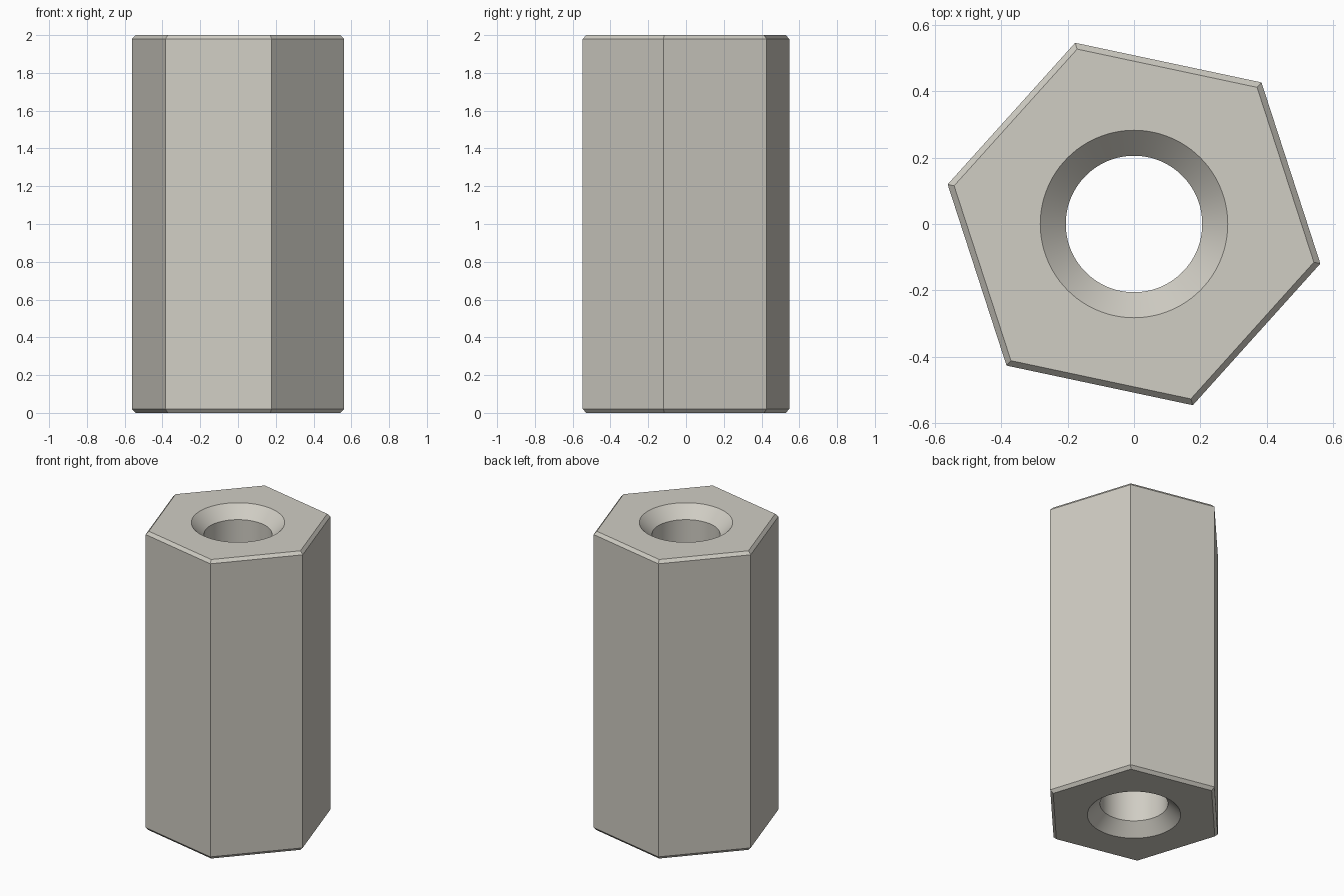
import bpy
import bmesh
from math import cos, sin, pi, radians

HEIGHT = 2.0
HEX_RADIUS, HEX_TURN, BEVEL = 0.575, radians(-12), 0.02
BORE_RADIUS, SINK_RADIUS = 0.206, 0.283
SINK_DEPTH = SINK_RADIUS - BORE_RADIUS

if "Cube" in bpy.data.objects:
    bpy.data.objects.remove(bpy.data.objects["Cube"], do_unlink=True)

# Warm grey metal
metal = bpy.data.materials.new("warm_grey_metal")
metal.use_nodes = True
colour = (0.63, 0.61, 0.55, 1)
metal.diffuse_color = colour
metal.node_tree.nodes["Principled BSDF"].inputs["Base Color"].default_value = colour

bm = bmesh.new()


def wall(sides, turn, profile):
    """Stack rings of (radius, z), skin between them, return the end loops."""
    rings = []
    for radius, z in profile:
        angles = [turn + 2 * pi * i / sides for i in range(sides)]
        rings.append([bm.verts.new((radius * cos(a), radius * sin(a), z)) for a in angles])
    for low, high in zip(rings, rings[1:]):
        for i in range(sides):
            j = (i + 1) % sides
            bm.faces.new((low[i], low[j], high[j], high[i]))
    return rings[0], rings[-1]


# Six-sided outside with bevelled ends
hex_ends = wall(6, HEX_TURN, [
    (HEX_RADIUS - BEVEL, 0), (HEX_RADIUS, BEVEL),
    (HEX_RADIUS, HEIGHT - BEVEL), (HEX_RADIUS - BEVEL, HEIGHT)])

# Through bore, countersunk at both ends
bore_ends = wall(96, 0, [
    (SINK_RADIUS, 0), (BORE_RADIUS, SINK_DEPTH),
    (BORE_RADIUS, HEIGHT - SINK_DEPTH), (SINK_RADIUS, HEIGHT)])

# Flat end faces around the bore
for outer, inner in zip(hex_ends, bore_ends):
    edges = [bm.edges.get((loop[i - 1], loop[i]))
             for loop in (outer, inner) for i in range(len(loop))]
    bmesh.ops.triangle_fill(bm, edges=edges, use_beauty=True)

bmesh.ops.recalc_face_normals(bm, faces=bm.faces[:])
mesh = bpy.data.meshes.new("hex_spacer")
bm.to_mesh(mesh)
bm.free()
mesh.materials.append(metal)
spacer = bpy.data.objects.new("hex_spacer", mesh)
bpy.context.collection.objects.link(spacer)

# Smooth bore, crisp flats
bpy.ops.object.select_all(action='DESELECT')
spacer.select_set(True)
bpy.context.view_layer.objects.active = spacer
bpy.ops.object.shade_smooth_by_angle(angle=radians(30))
